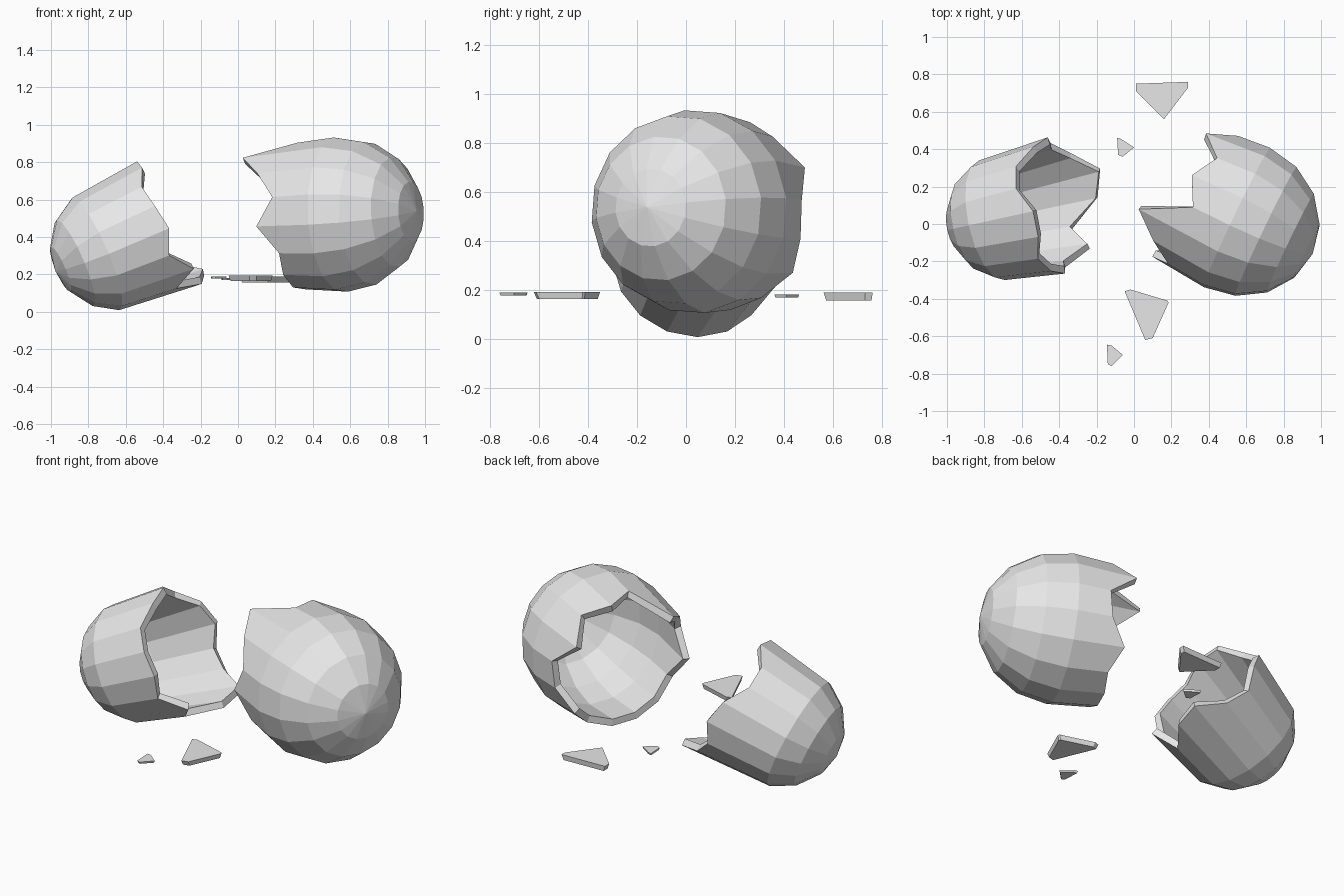
import bpy, bmesh
from math import sin, cos, radians
from mathutils import Vector

cube = bpy.data.objects.get("Cube")
if cube:
    bpy.data.objects.remove(cube, do_unlink=True)

SPOKES = 16

shell_grey = bpy.data.materials.new("shell_grey")
shell_grey.use_nodes = True
shell_grey.diffuse_color = (0.8, 0.8, 0.8, 1)
bsdf = next(n for n in shell_grey.node_tree.nodes if n.type == 'BSDF_PRINCIPLED')
bsdf.inputs["Base Color"].default_value = (0.8, 0.8, 0.8, 1)


def add_object(name, bm):
    mesh = bpy.data.meshes.new(name)
    bm.to_mesh(mesh)
    bm.free()
    mesh.materials.append(shell_grey)
    obj = bpy.data.objects.new(name, mesh)
    bpy.context.collection.objects.link(obj)
    return obj


def egg_half(name, centre, axis, roll, pole, rings, rim, rim_radius):
    """Faceted cap around an axis; rim gives the broken edge's place on each spoke."""
    centre, d = Vector(centre), Vector(axis).normalized()
    u = Vector((-d.y, d.x, 0)).normalized()
    v = d.cross(u)
    bm = bmesh.new()

    def point(k, s, r):
        a = radians(roll + k * 360 / SPOKES)
        return bm.verts.new(centre + d * s + (u * cos(a) + v * sin(a)) * r)

    tip = bm.verts.new(centre + d * pole)
    loops = [[point(k, s, r) for k in range(SPOKES)] for s, r in rings]
    loops.append([point(k, s, rim_radius(s)) for k, s in enumerate(rim)])
    for k in range(SPOKES):
        n = (k + 1) % SPOKES
        bm.faces.new((tip, loops[0][k], loops[0][n]))
        for a, b in zip(loops, loops[1:]):
            bm.faces.new((a[k], b[k], b[n], a[n]))
    # normals point away from the inside
    bm.normal_update()
    bm.faces.ensure_lookup_table()
    if bm.faces[0].normal.dot(d * pole) < 0:
        bmesh.ops.reverse_faces(bm, faces=bm.faces[:])
    obj = add_object(name, bm)
    wall = obj.modifiers.new("wall", 'SOLIDIFY')
    wall.thickness = 0.04
    wall.offset = -1
    return obj


# Blunt half, pole towards +x
angles = [radians(t) for t in (22.5, 45, 67.5, 90)]
egg_half("blunt_half", (0.55, 0.035, 0.52), (0.90, -0.43, 0.04), 7.5, 0.45,
         [(0.45 * cos(t), 0.416 * sin(t)) for t in angles],
         [-.18, -.335, -.22, -.30, -.22, -.48, -.34, -.22,
          -.32, -.21, -.24, -.25, -.25, -.23, -.29, -.20],
         lambda s: 0.416 + 0.09 * s)

# Narrow half, opening towards +x and up
egg_half("narrow_half", (-0.76, 0.02, 0.31), (0.90, 0.197, 0.39), 0, -0.24,
         [(-0.21, 0.13), (-0.125, 0.25), (0, 0.327)],
         [.42, .39, .31, .317, .40, .385, .32, .33,
          .35, .30, .41, .306, .47, .53, .42, .37],
         lambda s: 0.327 + 0.1 * s)


# Loose shards lying flat between the halves
def shard(name, outline, low, high):
    bm = bmesh.new()
    mid = sum((Vector(p) for p in outline), Vector((0, 0))) / len(outline)
    top = [bm.verts.new((x, y, high)) for x, y in outline]
    under = [mid + (Vector(p) - mid) * 0.92 for p in outline]
    bottom = [bm.verts.new((p.x, p.y, low)) for p in under]
    bm.faces.new(top)
    bm.faces.new(bottom[::-1])
    for i in range(len(top)):
        j = (i + 1) % len(top)
        bm.faces.new((top[i], bottom[i], bottom[j], top[j]))
    bmesh.ops.recalc_face_normals(bm, faces=bm.faces[:])
    return add_object(name, bm)


shard("large_shard_back", [(.01, .71), (.16, .56), (.29, .73), (.29, .76), (.01, .75)], .158, .19)
shard("small_shard_back", [(-.085, .37), (-.06, .36), (0, .41), (-.07, .455), (-.09, .46)], .17, .182)
shard("large_shard_front", [(.06, -.62), (.10, -.61), (.185, -.42), (.18, -.41), (-.02, -.35), (-.05, -.36)], .165, .193)
shard("small_shard_front", [(-.14, -.75), (-.12, -.76), (-.06, -.70), (-.12, -.65), (-.145, -.645)], .178, .19)
